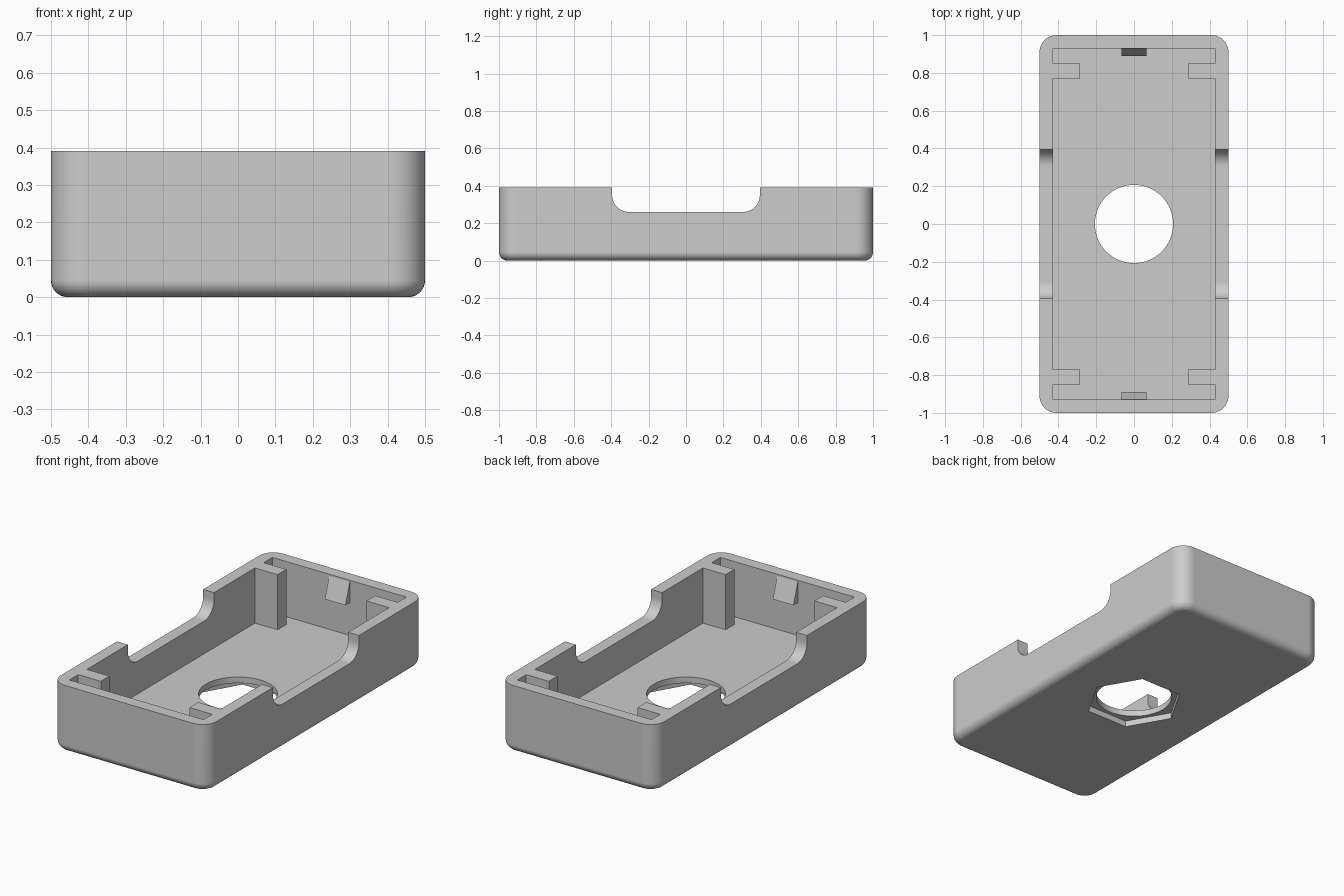
import bpy, bmesh, math

cube = bpy.data.objects.get("Cube")
if cube:
    bpy.data.objects.remove(cube, do_unlink=True)

H = 0.39                       # overall height
FLOOR = 0.07                   # floor thickness
CORNER, FILLET = 0.09, 0.045   # vertical corner and bottom edge radii

grey = bpy.data.materials.new("light grey plastic")
grey.use_nodes = True
colour = (0.604, 0.604, 0.604, 1)
grey.diffuse_color = colour
grey.node_tree.nodes["Principled BSDF"].inputs["Base Color"].default_value = colour


def loft(name, rings):
    """Closed solid skinned through rings of equal point count."""
    bm = bmesh.new()
    loops = [[bm.verts.new(p) for p in ring] for ring in rings]
    n = len(loops[0])
    for a, b in zip(loops, loops[1:]):
        for i in range(n):
            j = (i + 1) % n
            bm.faces.new((a[i], a[j], b[j], b[i]))
    bm.faces.new(loops[0])
    bm.faces.new(loops[-1])
    bmesh.ops.recalc_face_normals(bm, faces=bm.faces)
    mesh = bpy.data.meshes.new(name)
    bm.to_mesh(mesh)
    bm.free()
    mesh.materials.append(grey)
    obj = bpy.data.objects.new(name, mesh)
    bpy.context.collection.objects.link(obj)
    return obj


def prism(name, outline, lo, hi, axis="Z"):
    """Extrude a 2D outline along Z (x, y points) or X (y, z points)."""
    if axis == "Z":
        return loft(name, [[(a, b, h) for a, b in outline] for h in (lo, hi)])
    return loft(name, [[(h, a, b) for a, b in outline] for h in (lo, hi)])


def arc(cx, cy, r, start, end, steps):
    return [(cx + r * math.cos(t), cy + r * math.sin(t))
            for t in (math.radians(start + (end - start) * k / steps)
                      for k in range(steps + 1))]


def rounded_rect(hx, hy, r):
    pts = []
    for sx, sy, a in ((1, 1, 0), (-1, 1, 90), (-1, -1, 180), (1, -1, 270)):
        pts += arc(sx * (hx - r), sy * (hy - r), r, a, a + 90, 10)
    return pts


def cut(target, cutter):
    mod = target.modifiers.new("cut", "BOOLEAN")
    mod.operation = "DIFFERENCE"
    mod.solver = "EXACT"
    mod.object = cutter
    bpy.context.view_layer.objects.active = target
    bpy.ops.object.modifier_apply(modifier=mod.name)
    bpy.data.objects.remove(cutter, do_unlink=True)


# Outer body with rounded corners and a rounded bottom edge
rings = []
for k in range(9):
    t = math.pi / 2 * k / 8
    inset, z = FILLET * (1 - math.sin(t)), FILLET * (1 - math.cos(t))
    rings.append([(x, y, z) for x, y in
                  rounded_rect(0.5 - inset, 1 - inset, CORNER - inset)])
rings.append([(x, y, H) for x, y in rounded_rect(0.5, 1, CORNER)])
shell = loft("case_shell", rings)

# Cavity outline, leaving four corner posts joined to the side walls
q = [(0.43, 0.77), (0.285, 0.77), (0.285, 0.85), (0.43, 0.85), (0.43, 0.93)]
cavity = (q + [(-x, y) for x, y in reversed(q)]
          + [(-x, -y) for x, y in q] + [(x, -y) for x, y in reversed(q)])
cut(shell, prism("cavity_cutter", cavity, FLOOR, 0.6))

# Rounded notch through both side walls
W, NZ, NR = 0.395, 0.26, 0.09
notch = ([(-W, 0.6)] + arc(-W + NR, NZ + NR, NR, 180, 270, 10)
         + arc(W - NR, NZ + NR, NR, 270, 360, 10) + [(W, 0.6)])
cut(shell, prism("notch_cutter", notch, -0.7, 0.7, "X"))

# Round hole in the floor with a hexagonal recess underneath
cut(shell, prism("hole_cutter", arc(0, 0, 0.207, 0, 354.375, 63), -0.1, 0.2))
cut(shell, prism("hex_cutter", arc(0, 0, 0.265, 0, 300, 5), -0.1, 0.035))

# Smooth the curved walls, keeping flat faces flat
bpy.ops.object.select_all(action="DESELECT")
shell.select_set(True)
bpy.context.view_layer.objects.active = shell
bpy.ops.object.shade_smooth_by_angle(angle=math.radians(30))
weighted = shell.modifiers.new("weighted_normals", "WEIGHTED_NORMAL")
weighted.keep_sharp = True

# Snap wedges on the two end walls
for side, name in ((-1, "front_snap_wedge"), (1, "back_snap_wedge")):
    wedge = [(0.95, 0.38), (0.93, 0.38), (0.89, 0.26), (0.95, 0.26)]
    prism(name, [(side * y, z) for y, z in wedge], -0.066, 0.066, "X")
